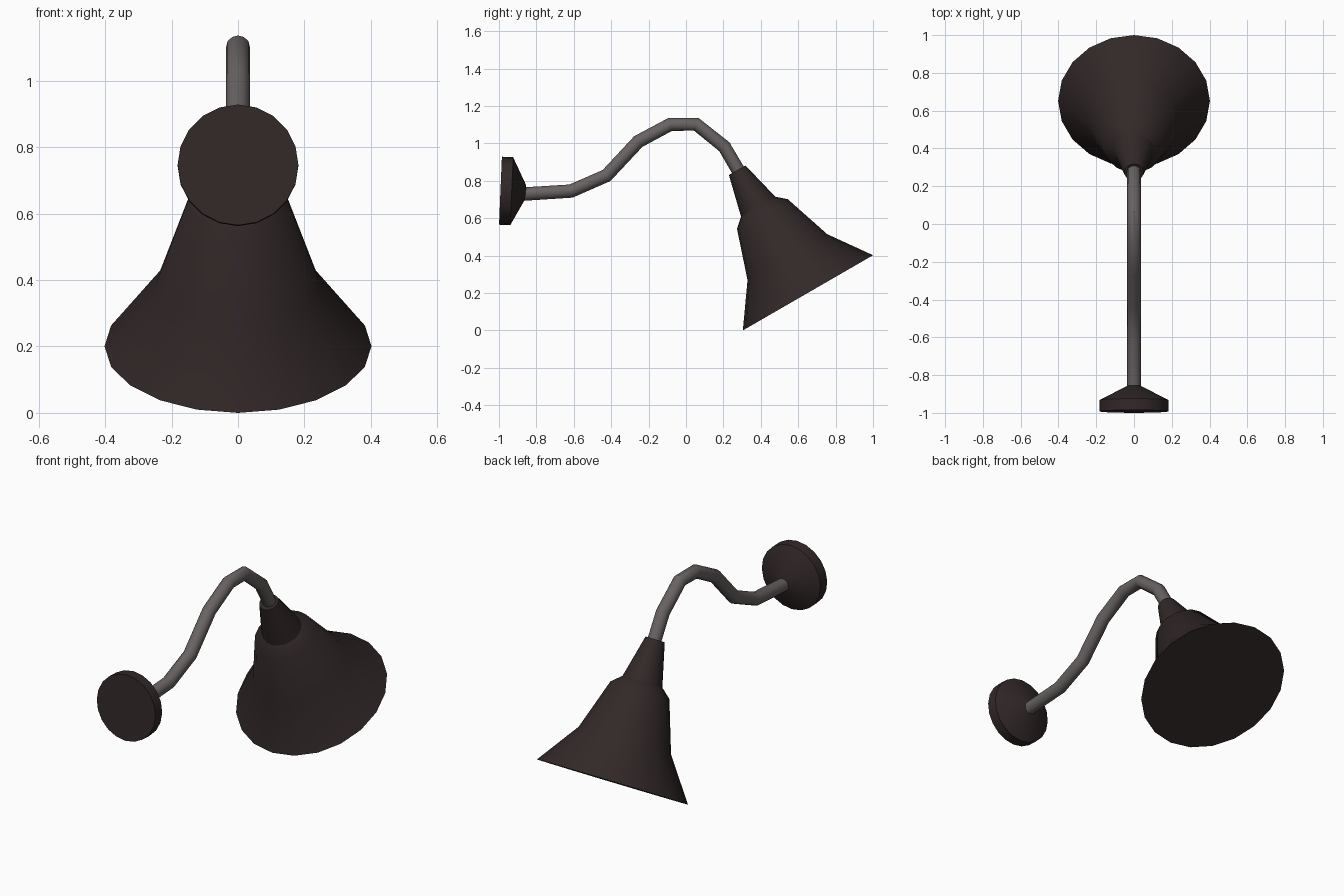
import bpy
import bmesh
from math import radians, cos, sin, tau

old = bpy.data.objects.get("Cube")
if old:
    bpy.data.objects.remove(old, do_unlink=True)


def material(name, rgb):
    m = bpy.data.materials.new(name)
    m.use_nodes = True
    colour = (*rgb, 1)
    m.diffuse_color = colour
    bsdf = m.node_tree.nodes["Principled BSDF"]
    bsdf.inputs["Base Color"].default_value = colour
    bsdf.inputs["Roughness"].default_value = 0.6
    return m


dark_bronze = material("dark bronze", (0.032, 0.021, 0.021))
grey_metal = material("grey metal", (0.14, 0.122, 0.122))


def smooth(obj):
    bpy.ops.object.select_all(action="DESELECT")
    obj.select_set(True)
    bpy.context.view_layer.objects.active = obj
    bpy.ops.object.shade_smooth_by_angle(angle=radians(33))


def turned(name, profile, location, tilt, sides=20):
    """Closed lathe part from (radius, height) pairs, tilted about x."""
    bm = bmesh.new()
    rings = [[bm.verts.new((r * cos(tau * i / sides), r * sin(tau * i / sides), h))
              for i in range(sides)] for r, h in profile]
    for low, high in zip(rings, rings[1:]):
        for i in range(sides):
            j = (i + 1) % sides
            bm.faces.new((low[i], low[j], high[j], high[i]))
    bm.faces.new(rings[0][::-1])
    bm.faces.new(rings[-1])
    mesh = bpy.data.meshes.new(name)
    bm.to_mesh(mesh)
    bm.free()
    mesh.materials.append(dark_bronze)
    obj = bpy.data.objects.new(name, mesh)
    bpy.context.collection.objects.link(obj)
    obj.location = location
    obj.rotation_euler.x = radians(tilt)
    smooth(obj)
    return obj


# Wall plate, leaning very slightly downward
turned("wall_plate", [(0.182, 0), (0.182, 0.06), (0.037, 0.135)],
       (0, -0.992, 0.747), -92.4)

# Flared shade and the collar on top of it
shade_spot = (0, 0.652, 0.201)
turned("shade", [(0.402, 0), (0.246, 0.22), (0.157, 0.487), (0.104, 0.534)],
       shade_spot, 30)
turned("shade_collar", [(0.106, 0.532), (0.051, 0.757)], shade_spot, 30)

# Gooseneck arm
path = [(-0.90, 0.727), (-0.615, 0.745), (-0.425, 0.828), (-0.255, 1.01),
        (-0.083, 1.102), (0.055, 1.102), (0.205, 0.982), (0.30, 0.82)]
curve = bpy.data.curves.new("arm", "CURVE")
curve.dimensions = "3D"
curve.bevel_depth = 0.036
curve.bevel_resolution = 4
curve.use_fill_caps = True
spline = curve.splines.new("POLY")
spline.points.add(len(path) - 1)
for point, (y, z) in zip(spline.points, path):
    point.co = (0, y, z, 1)
curve.materials.append(grey_metal)
arm = bpy.data.objects.new("arm", curve)
bpy.context.collection.objects.link(arm)
bpy.ops.object.select_all(action="DESELECT")
arm.select_set(True)
bpy.context.view_layer.objects.active = arm
bpy.ops.object.convert(target="MESH")
smooth(bpy.context.view_layer.objects.active)
